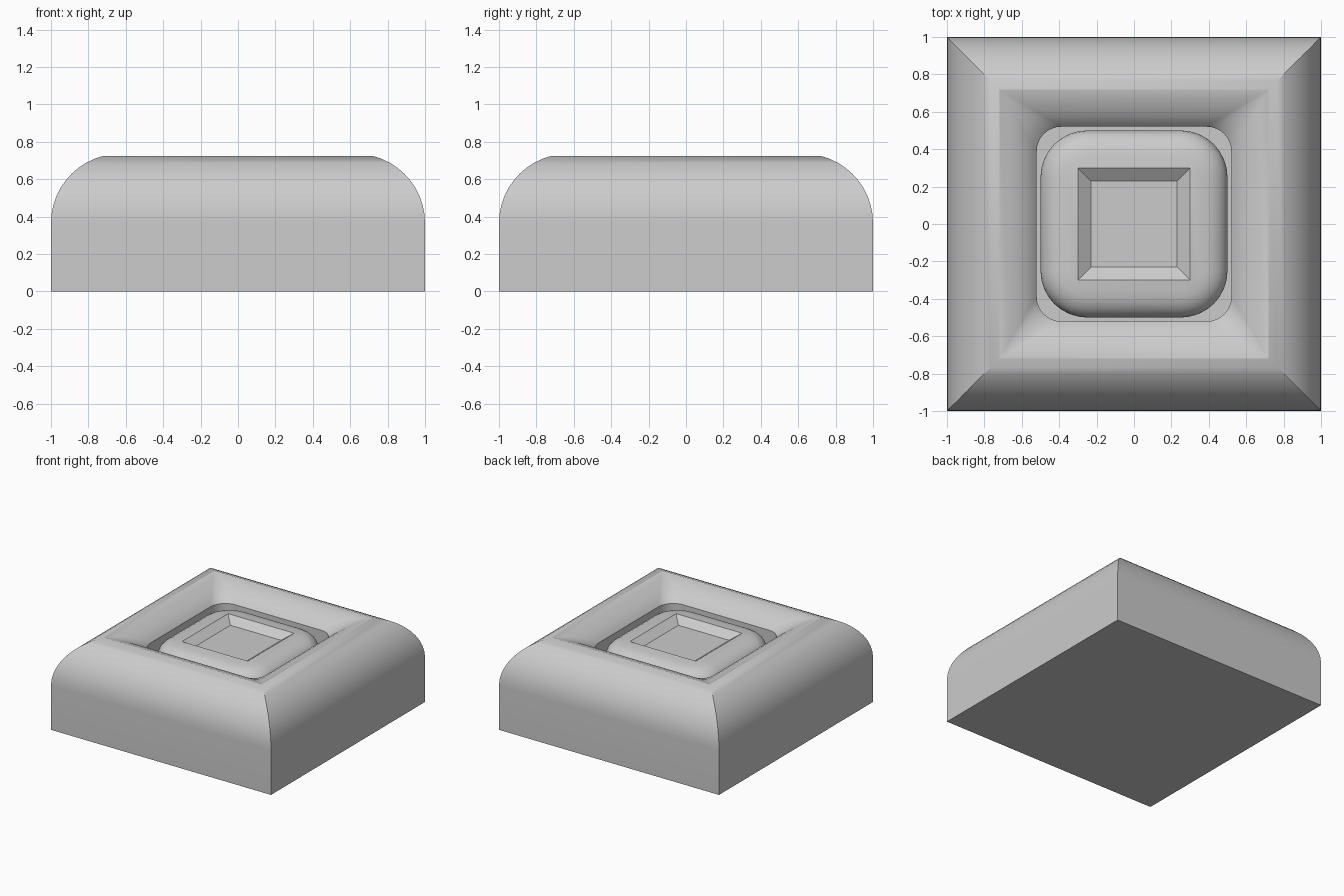
import bpy, bmesh, math

if "Cube" in bpy.data.objects:
    bpy.data.objects.remove(bpy.data.objects["Cube"])


def ring(half, radius, z, seg=8):
    # Rounded square outline, four corner arcs
    pts = []
    c = half - radius
    for q, (sx, sy) in enumerate([(1, 1), (-1, 1), (-1, -1), (1, -1)]):
        for i in range(seg + 1):
            a = math.pi / 2 * (q + i / seg)
            pts.append((sx * c + radius * math.cos(a), sy * c + radius * math.sin(a), z))
    return pts


def loft(name, profile):
    # Skin a stack of (half width, corner radius, height) outlines
    bm = bmesh.new()
    rings = [[bm.verts.new(p) for p in ring(*r)] for r in profile]
    n = len(rings[0])
    for a, b in zip(rings, rings[1:]):
        for i in range(n):
            j = (i + 1) % n
            bm.faces.new((a[i], a[j], b[j], b[i]))
    bm.faces.new(rings[0][::-1])
    bm.faces.new(rings[-1])
    bmesh.ops.remove_doubles(bm, verts=bm.verts, dist=1e-5)
    bmesh.ops.recalc_face_normals(bm, faces=bm.faces)
    mesh = bpy.data.meshes.new(name)
    bm.to_mesh(mesh)
    bm.free()
    obj = bpy.data.objects.new(name, mesh)
    bpy.context.collection.objects.link(obj)
    bpy.ops.object.select_all(action='DESELECT')
    obj.select_set(True)
    bpy.context.view_layer.objects.active = obj
    bpy.ops.object.shade_smooth_by_angle(angle=math.radians(25))
    return obj


# Housing: straight sides, rolled outer shoulder, rolled inner lip, button well
R = 0.371
end = math.asin(0.36 / R)
housing = [(1, 0, 0)]
housing += [(1 - R + R * math.cos(end * i / 10), 0, 0.365 + R * math.sin(end * i / 10))
            for i in range(11)]
housing += [(0.67, 0.03, 0.712), (0.62, 0.065, 0.692), (0.575, 0.095, 0.665),
            (0.54, 0.12, 0.635), (0.52, 0.13, 0.61), (0.52, 0.13, 0.42)]
loft("housing", housing)

# Button: soft pillow with a shallow square dish in the top
button = [(0.5, 0.25, 0.42), (0.5, 0.25, 0.53)]
for i in range(1, 7):
    a = math.pi / 2 * i / 6
    inset = 0.15 * (1 - math.cos(a))
    button.append((0.5 - inset, 0.25 - inset, 0.53 + 0.11 * math.sin(a)))
button += [(0.3, 0, 0.645), (0.23, 0, 0.595)]
loft("button", button)
